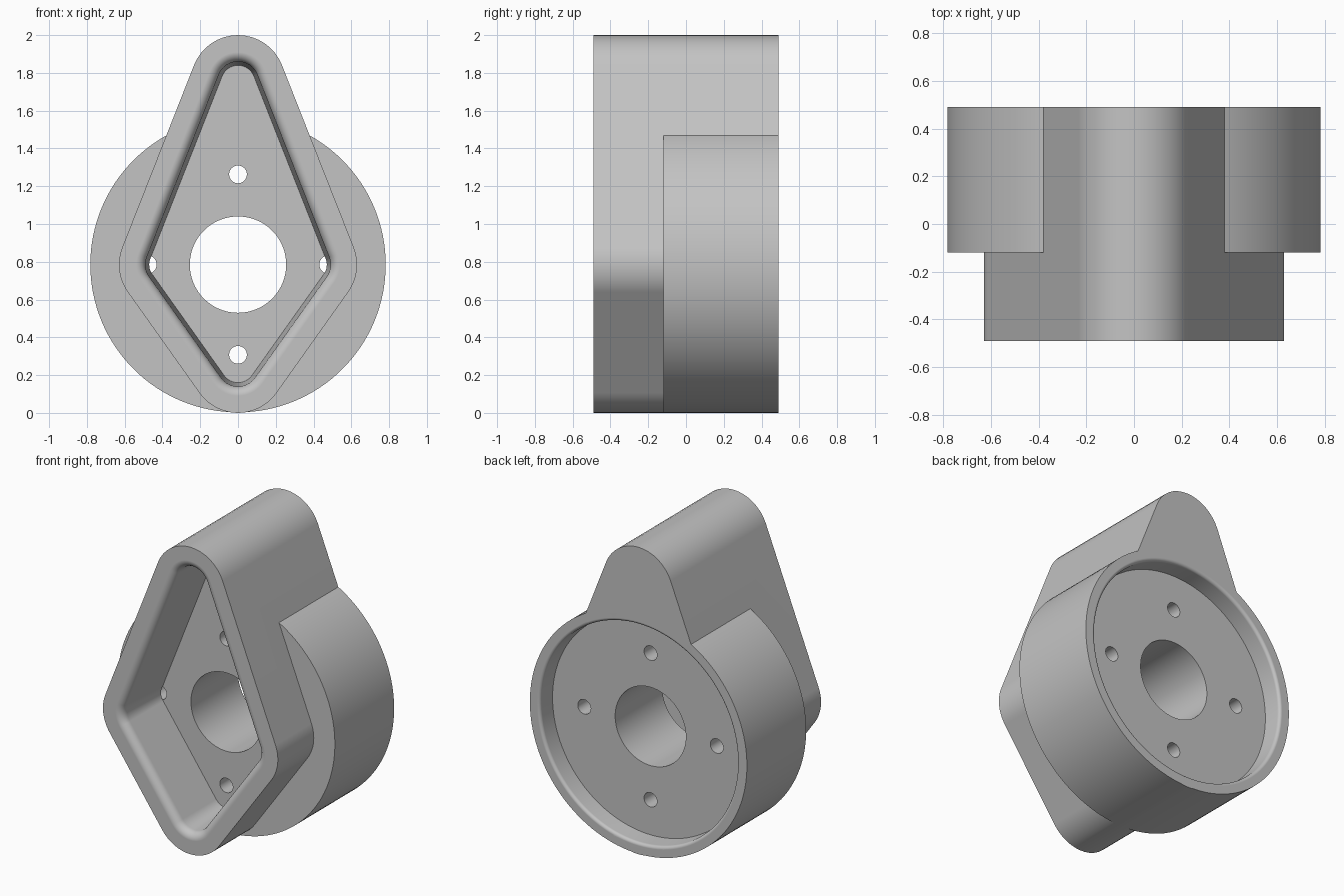
import bpy, bmesh
from math import sin, cos, pi, atan2

if "Cube" in bpy.data.objects:
    bpy.data.objects.remove(bpy.data.objects["Cube"], do_unlink=True)

FRONT, STEP, BACK = -0.49, -0.12, 0.49
CZ = 0.785                                # height of the bore axis
SIDE, TOP, LOW = 0.38, 1.75, 0.25         # kite corner centres

grey = bpy.data.materials.new("plain_grey")
grey.use_nodes = True
grey.diffuse_color = (0.55, 0.55, 0.55, 1)
grey.node_tree.nodes["Principled BSDF"].inputs["Base Color"].default_value = (0.55, 0.55, 0.55, 1)


def kite(r, n=16):
    """Kite outline with corners rounded to radius r."""
    up = atan2(SIDE, TOP - CZ)
    down = atan2(SIDE, CZ - LOW)
    corners = [(SIDE, CZ, -down, up), (0, TOP, up, pi - up),
               (-SIDE, CZ, pi - up, pi + down), (0, LOW, pi + down, 2 * pi - down)]
    return [(x + r * cos(a + (b - a) * i / n), z + r * sin(a + (b - a) * i / n))
            for x, z, a, b in corners for i in range(n + 1)]


def ring(r, x=0, z=CZ, n=128):
    return [(x + r * cos(2 * pi * i / n), z + r * sin(2 * pi * i / n)) for i in range(n)]


def loft(name, sections):
    """Closed solid through (outline, y) sections."""
    bm = bmesh.new()
    loops = [[bm.verts.new((x, y, z)) for x, z in pts] for pts, y in sections]
    n = len(loops[0])
    for a, b in zip(loops, loops[1:]):
        for i in range(n):
            j = (i + 1) % n
            bm.faces.new((a[i], a[j], b[j], b[i]))
    bm.faces.new(loops[0])
    bm.faces.new(loops[-1])
    bmesh.ops.recalc_face_normals(bm, faces=bm.faces)
    me = bpy.data.meshes.new(name)
    bm.to_mesh(me)
    bm.free()
    me.materials.append(grey)
    ob = bpy.data.objects.new(name, me)
    bpy.context.collection.objects.link(ob)
    return ob


def apply(ob, mod):
    bpy.context.view_layer.objects.active = ob
    bpy.ops.object.modifier_apply(modifier=mod.name)


def combine(ob, other, operation):
    mod = ob.modifiers.new("combine", 'BOOLEAN')
    mod.operation, mod.object, mod.solver = operation, other, 'EXACT'
    apply(ob, mod)
    bpy.data.objects.remove(other, do_unlink=True)


def rounded_lip(r, y, size, inward, steps=8):
    """Radius and depth pairs of a quarter round at an opening."""
    angles = [i * pi / 2 / steps for i in range(steps + 1)]
    return [(r - size * sin(a), y + inward * size * (1 - cos(a))) for a in angles]


# Kite body joined with the round flange
body = loft("flanged_housing", [(kite(0.25), FRONT), (kite(0.25), BACK)])
combine(body, loft("flange", [(ring(0.782), STEP), (ring(0.782), BACK)]), 'UNION')

# Tapered front pocket with a rounded lip
profile = [(0.16, FRONT - 0.05)] + rounded_lip(0.16, FRONT, 0.05, 1) + [(0.09, STEP)]
combine(body, loft("pocket", [(kite(r), y) for r, y in profile]), 'DIFFERENCE')

# Shallow round recess in the back
profile = [(0.73, BACK + 0.05)] + rounded_lip(0.73, BACK, 0.02, -1, 5) + [(0.706, BACK - 0.125)]
combine(body, loft("recess", [(ring(r), y) for r, y in profile]), 'DIFFERENCE')

# Central bore and four bolt holes
holes = [(0.255, 0, CZ, 96)]
holes += [(0.047, 0.4775 * cos(k * pi / 2), CZ + 0.4775 * sin(k * pi / 2), 32) for k in range(4)]
for r, x, z, n in holes:
    combine(body, loft("hole", [(ring(r, x, z, n), y) for y in (STEP - 0.001, BACK + 0.05)]),
            'DIFFERENCE')

# Smooth curved walls, crisp edges
bpy.ops.object.select_all(action='DESELECT')
body.select_set(True)
bpy.context.view_layer.objects.active = body
bpy.ops.object.shade_smooth_by_angle(angle=pi / 7)
weighted = body.modifiers.new("weighted", 'WEIGHTED_NORMAL')
weighted.keep_sharp = True
apply(body, weighted)
